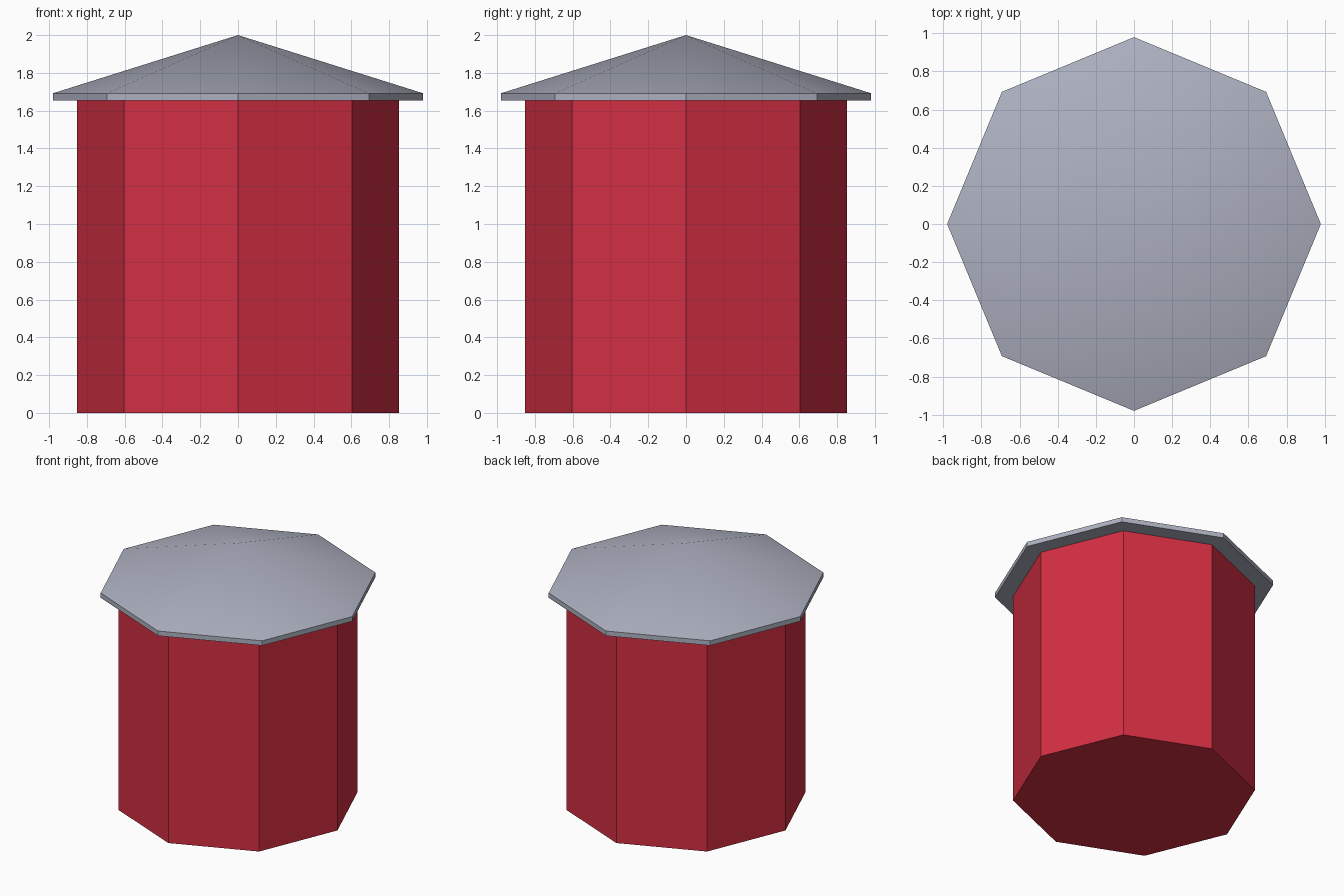
import bpy, bmesh, math

if "Cube" in bpy.data.objects:
    bpy.data.objects.remove(bpy.data.objects["Cube"])


def material(name, color):
    m = bpy.data.materials.new(name)
    m.diffuse_color = (*color, 1)
    m.use_nodes = True
    m.node_tree.nodes["Principled BSDF"].inputs["Base Color"].default_value = m.diffuse_color
    return m


def octagon_solid(name, radius, z0, z1, mat, apex=None):
    """Eight-sided prism with corners on the axes; optional pyramid on top."""
    bm = bmesh.new()
    ring = [(radius * math.cos(i * math.pi / 4), radius * math.sin(i * math.pi / 4))
            for i in range(8)]
    low = [bm.verts.new((x, y, z0)) for x, y in ring]
    high = [bm.verts.new((x, y, z1)) for x, y in ring]
    bm.faces.new(low[::-1])
    tip = bm.verts.new((0, 0, apex)) if apex else None
    if not tip:
        bm.faces.new(high)
    for i in range(8):
        j = (i + 1) % 8
        bm.faces.new((low[i], low[j], high[j], high[i]))
        if tip:
            bm.faces.new((high[i], high[j], tip))
    mesh = bpy.data.meshes.new(name)
    bm.to_mesh(mesh)
    bm.free()
    mesh.materials.append(mat)
    obj = bpy.data.objects.new(name, mesh)
    bpy.context.collection.objects.link(obj)
    return obj


red = material("red", (0.65, 0.028, 0.055))
grey = material("blue grey", (0.42, 0.44, 0.53))

# Red octagonal body
octagon_solid("body", 0.853, 0.0, 1.655, red)

# Shallow pointed roof with a thin flat rim, smooth only across the slope
roof = octagon_solid("roof", 0.98, 1.655, 1.692, grey, apex=2.0)
bpy.context.view_layer.objects.active = roof
roof.select_set(True)
bpy.ops.object.shade_smooth_by_angle(angle=math.radians(30))
